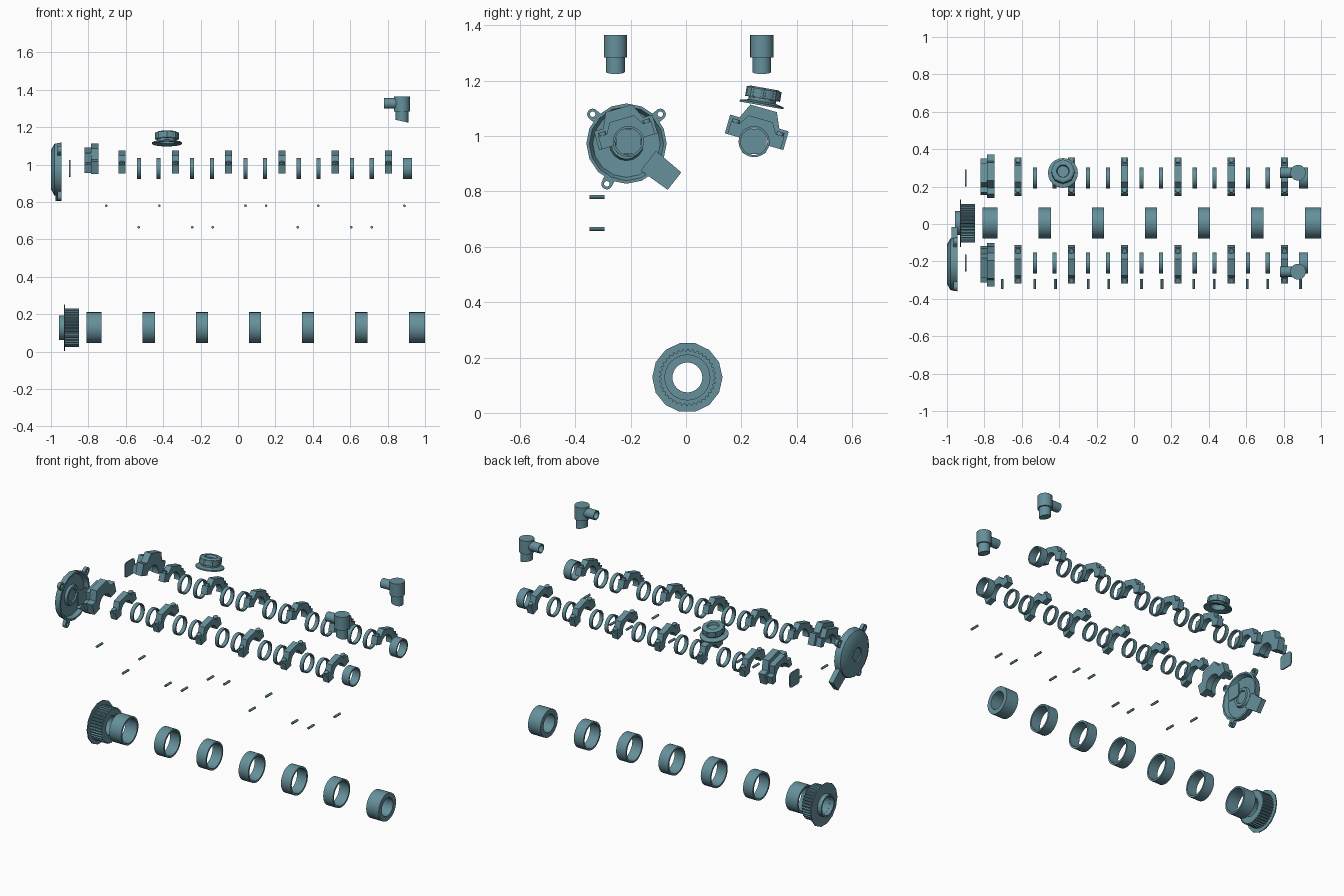
import bpy, bmesh
from math import sin, cos, pi, radians
from mathutils import Matrix

cube = bpy.data.objects.get("Cube")
if cube:
    bpy.data.objects.remove(cube)

paint = bpy.data.materials.new("teal_metal")
paint.use_nodes = True
TEAL = (0.13, 0.28, 0.33, 1)
paint.diffuse_color = TEAL
paint.node_tree.nodes["Principled BSDF"].inputs["Base Color"].default_value = TEAL

T = Matrix.Translation
ALONG_X = Matrix.Rotation(pi / 2, 4, 'Y')
ALONG_Y = Matrix.Rotation(-pi / 2, 4, 'X')


def turn(angle):
    return Matrix.Rotation(angle, 4, 'X')


def finish(name, bm, matrix):
    bmesh.ops.remove_doubles(bm, verts=bm.verts, dist=1e-5)
    bmesh.ops.recalc_face_normals(bm, faces=bm.faces)
    mesh = bpy.data.meshes.new(name)
    bm.to_mesh(mesh)
    bm.free()
    mesh.materials.append(paint)
    obj = bpy.data.objects.new(name, mesh)
    bpy.context.collection.objects.link(obj)
    obj.matrix_world = matrix
    bpy.ops.object.select_all(action='DESELECT')
    obj.select_set(True)
    bpy.context.view_layer.objects.active = obj
    bpy.ops.object.shade_smooth_by_angle(angle=radians(30))
    return obj


def lathe(name, profile, matrix, n=32, notch=0, closed=True):
    """Spin (radius, height) points round local z; notch cuts teeth."""
    bm = bmesh.new()
    rings = []
    for i in range(n):
        a = 2 * pi * i / n
        k = 1 - notch if i % 4 > 1 else 1
        rings.append([bm.verts.new((r * k * sin(a), r * k * cos(a), h)) for r, h in profile])
    m = len(profile)
    for i in range(n):
        p, q = rings[i], rings[(i + 1) % n]
        for j in range(m if closed else m - 1):
            k = (j + 1) % m
            if profile[j][0] or profile[k][0]:
                bm.faces.new((p[j], p[k], q[k], q[j]))
    return finish(name, bm, matrix)


def tube(name, outer, inner, length, matrix, n=32, notch=0):
    h = length / 2
    return lathe(name, [(inner, -h), (outer, -h), (outer, h), (inner, h)], matrix, n, notch)


def rod(name, radius, length, matrix, n=24):
    h = length / 2
    return lathe(name, [(0, -h), (radius, -h), (radius, h), (0, h)], matrix, n, closed=False)


def prism(name, outline, width, matrix):
    """Extrude a (y, z) outline along x."""
    bm = bmesh.new()
    face = bm.faces.new([bm.verts.new((-width / 2, u, v)) for u, v in outline])
    out = bmesh.ops.extrude_face_region(bm, geom=[face])
    bmesh.ops.translate(bm, vec=(width, 0, 0),
                        verts=[v for v in out["geom"] if isinstance(v, bmesh.types.BMVert)])
    return finish(name, bm, matrix)


def arch(half, foot, crown, bore, flat):
    """Outline of a bearing cap with bolt feet and a raised crown."""
    side = [(half, 0), (half, foot), (half * .68, foot), (flat, crown)]
    top = side + [(-u, v) for u, v in reversed(side)]
    return top + [(-bore * cos(pi * i / 16), bore * sin(pi * i / 16)) for i in range(17)]


# Crankshaft bearings
CRANK_Y, CRANK_Z = 0.005, 0.128


def crank(x):
    return T((x, CRANK_Y, CRANK_Z)) @ ALONG_X


tube("front_crank_sleeve", .083, .072, .08, crank(-.77))
for i in range(5):
    tube("crank_bearing", .083, .072, .065, crank(-.477 + i * .284))
tube("rear_crank_sleeve", .083, .054, .084, crank(.957))

# Toothed crank pulley with guide plate and hub
tube("pulley_teeth", .103, .07, .075, crank(-.8875), 144, .07)
tube("pulley_core", .09, .056, .074, crank(-.8875))
tube("pulley_guide_plate", .127, .056, .006, crank(-.928), 14)
tube("pulley_hub", .065, .056, .028, crank(-.943))

# Two camshaft rows
CAM_Z = .98
for label, cam_y, sign in (("exhaust", .246, 1), ("intake", -.208, -1)):
    def cam(x, tilt=radians(-16) * sign):
        return T((x, cam_y, CAM_Z)) @ turn(tilt)

    for i in range(6):
        x = -.62 + i * .285
        prism(label + "_cam_cap", arch(.1, .048, .086, .052, .046), .038, cam(x))
        for u in (-.083, .083):
            rod(label + "_cap_bolt_boss", .014, .014, cam(x) @ T((0, u, .053)), 12)
        if i < 5:
            for dx in (.09, .195):
                tube(label + "_cam_bearing", .056, .048, .022, cam(x + dx) @ ALONG_X)
    tube(label + "_rear_cam_bearing", .056, .048, .048, cam(.905) @ ALONG_X)

    # Double front cap
    prism(label + "_front_cap", arch(.11, .07, .125, .054, .05), .042, cam(-.766))
    prism(label + "_front_cap_lip", arch(.094, .05, .1, .065, .055), .034, cam(-.804))

    # Rounded end plate
    pad = [(cx * .03 + .015 * cos(a), cz * .03 + .015 * sin(a))
           for q, (cx, cz) in enumerate(((1, 1), (-1, 1), (-1, -1), (1, -1)))
           for a in [pi / 2 * (q + s / 4) for s in range(5)]]
    prism(label + "_end_plate", pad, .007, cam(-.9, 0))

    # Breather elbow
    ey = .274 if sign > 0 else -.255
    rod(label + "_elbow_body", .042, .08, T((.877, ey, 1.325)))
    spout = rod(label + "_elbow_spout", .034, .06, T((.877, ey, 1.262)))
    for v in spout.data.vertices:
        if v.co.z < 0:
            v.co.z -= v.co.x * .22
    tube(label + "_elbow_inlet", .028, .022, .08, T((.82, ey, 1.327)) @ ALONG_X)

# Cam cover: domed disc, ears and lower tab
HUB = T((0, -.215, .973))
lathe("cam_cover", [(0, -.994), (.038, -.994), (.042, -1), (.105, -1), (.138, -.982),
                    (.145, -.945), (.134, -.945), (.122, -.968), (.062, -.972),
                    (.056, -.958), (.04, -.958), (.036, -.966), (0, -.966)],
      HUB @ ALONG_X, 16, closed=False)
for deg in (41, 139, 244):
    spot = HUB @ turn(radians(deg))
    tube("cover_ear", .02, .01, .02, spot @ T((-.955, .162, 0)) @ ALONG_X, 16)
    for s in (-1, 1):
        prism("cover_ear_web", [(.13, s * .011), (.158, s * .011), (.158, s * .02), (.13, s * .02)],
              .02, spot @ T((-.955, 0, 0)))
prism("cover_tab", [(.1, -.045), (.22, -.04), (.22, .04), (.1, .045)], .03,
      HUB @ turn(radians(-38)) @ T((-.96, 0, 0)))

# Oil filler cap, hollow beneath, with grip ribs
filler = T((-.38, .273, 1.115)) @ turn(radians(-10))
lathe("filler_cap", [(.066, -.004), (.08, -.004), (.08, .003), (.05, .01), (.05, .022),
                     (.061, .022), (.061, .054), (.052, .06), (.034, .06), (.03, .045),
                     (0, .045), (0, .035), (.04, .035), (.042, .004)], filler, 24)
for i in range(8):
    rod("filler_grip_rib", .011, .036,
        filler @ Matrix.Rotation(i * pi / 4, 4, 'Z') @ T((.053, 0, .038)), 8)

# Dowel pins in two staggered rows
for z, row in ((.78, (-.705, -.42, .04, .15, .43, .89)),
               (.665, (-.53, -.245, -.135, .32, .605, .715))):
    for x in row:
        rod("dowel_pin", .007, .054, T((x, -.321, z)) @ ALONG_Y, 12)
